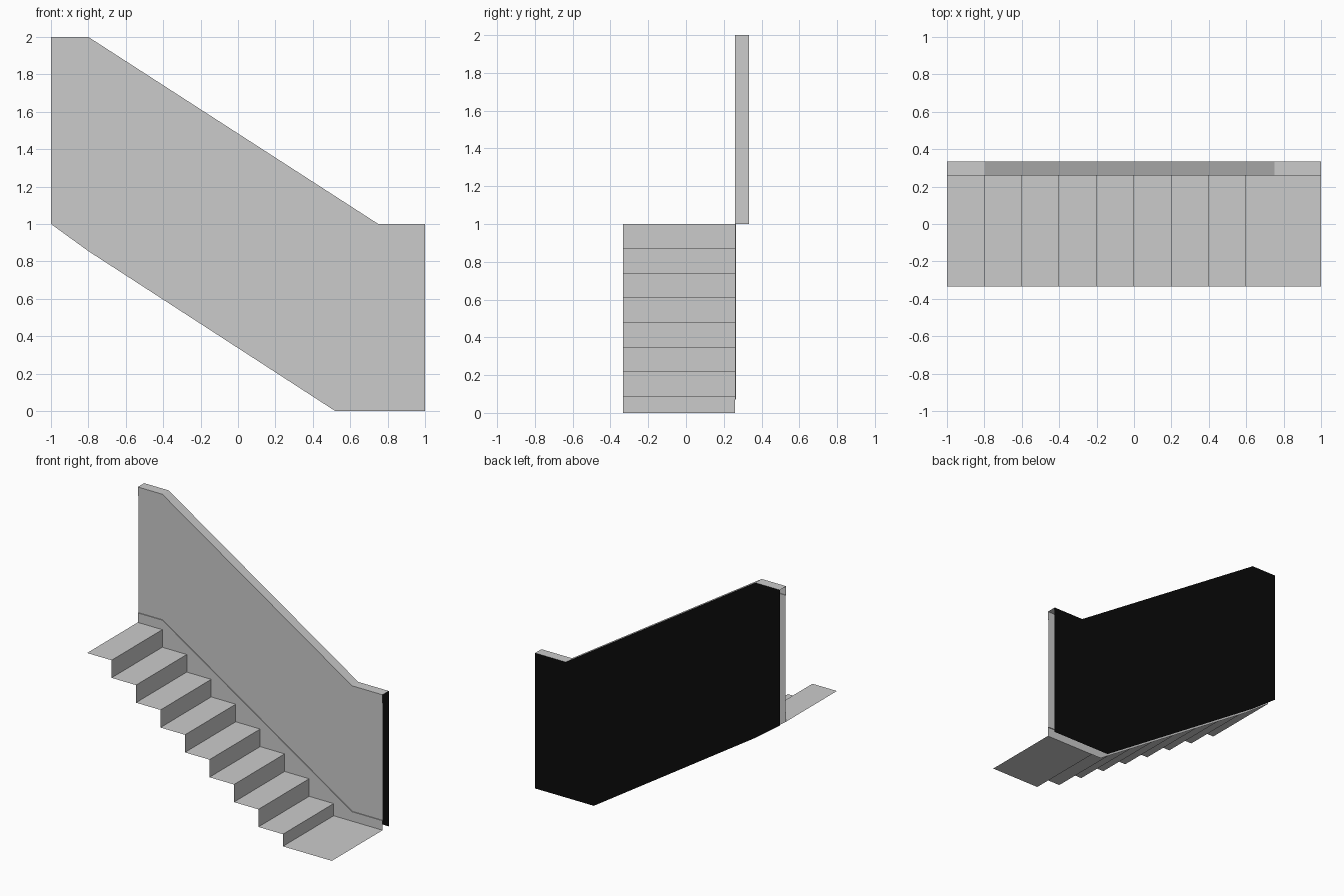
import bpy

if "Cube" in bpy.data.objects:
    bpy.data.objects.remove(bpy.data.objects["Cube"])

FRONT, PANEL, BACK = 0.259, 0.265, 0.333
STEP_W, STEP_H = 0.2, 0.13


def loft(name, rows):
    """Join successive rows of points with quads."""
    n = len(rows[0])
    verts = [p for row in rows for p in row]
    faces = [(i * n + j, (i + 1) * n + j, (i + 1) * n + j + 1, i * n + j + 1)
             for i in range(len(rows) - 1) for j in range(n - 1)]
    mesh = bpy.data.meshes.new(name)
    mesh.from_pydata(verts, [], faces)
    obj = bpy.data.objects.new(name, mesh)
    bpy.context.collection.objects.link(obj)
    return obj


def rail_height(x):
    """Height of the sloping rail line above its lower landing."""
    return min(1.0, max(0.0, (0.75 - x) / 1.55))


# Stair sheet: open zigzag of treads and risers
profile = [(-1.0, 1.0)]
for i in range(8):
    x = -0.8 + i * STEP_W
    profile += [(x, 1.0 - i * STEP_H), (x, max(0.0, 1.0 - (i + 1) * STEP_H))]
profile.append((1.0, 0.0))
loft("stair_steps", [[(x, -BACK, z), (x, FRONT, z)] for x, z in profile])

# Side wall: skirting, recessed panel, handrail band and top; ends and bottom open
stations = [(-1.0, 1.0), (-0.8, 0.855), (0.52, 0.0), (0.75, 0.0), (1.0, 0.0)]
wall_rows, back_rows = [], []
for x, bottom in stations:
    h = rail_height(x)
    low, high, top = h + 0.07, h + 0.935, h + 1.0
    section = [(FRONT, bottom), (FRONT, low), (PANEL, low), (PANEL, high),
               (FRONT, high), (FRONT, top), (BACK, top)]
    wall_rows.append([(x, y, z) for y, z in section])
    back_rows.append([(x, BACK, top), (x, BACK, bottom)])
loft("side_wall", wall_rows)

# Black back sheet of the wall
back = loft("wall_back", back_rows)
black = bpy.data.materials.new("black")
black.diffuse_color = (0.003, 0.003, 0.003, 1.0)
black.use_nodes = True
black.node_tree.nodes["Principled BSDF"].inputs["Base Color"].default_value = black.diffuse_color
back.data.materials.append(black)
